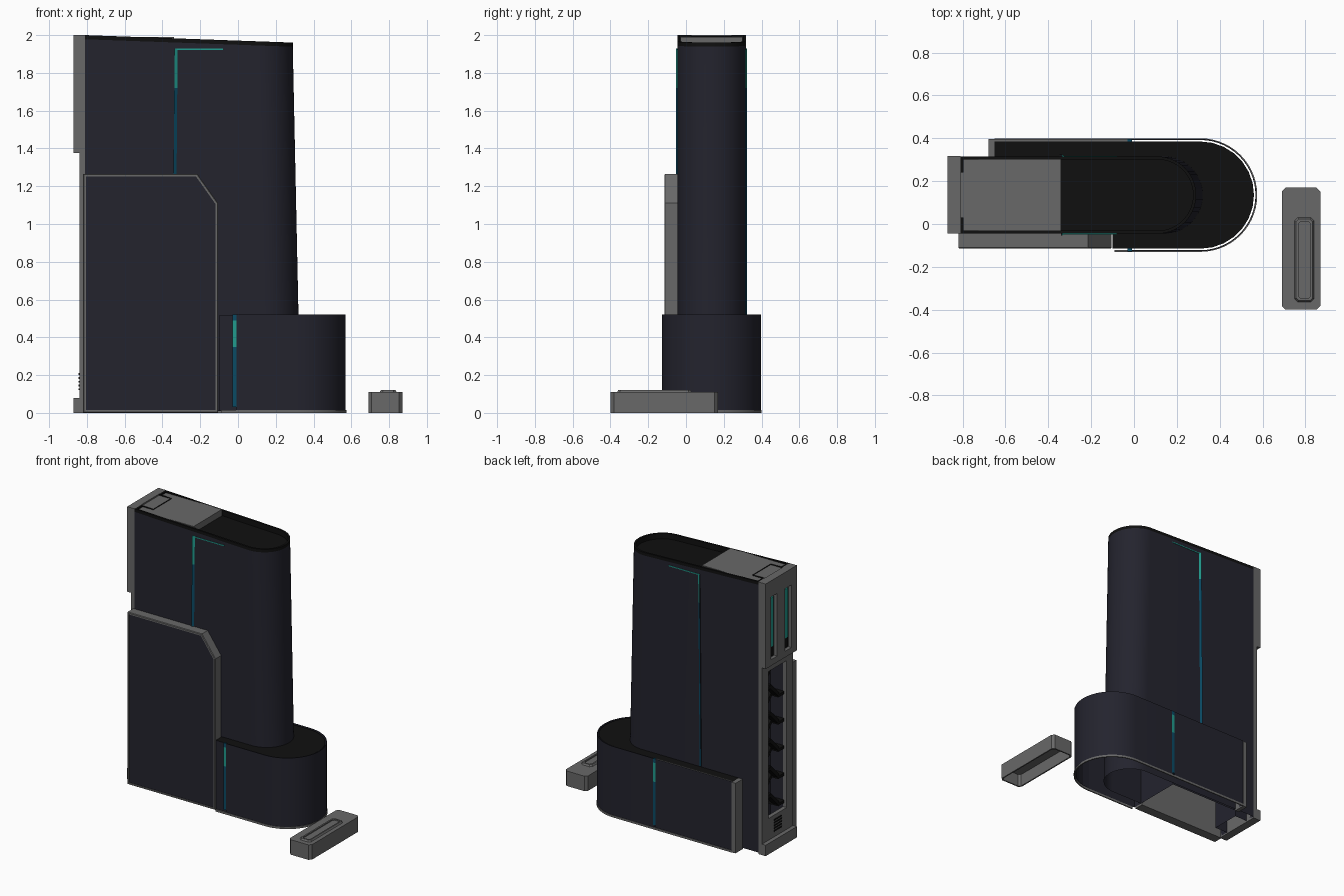
import bpy, bmesh
from math import sin, cos, pi

if "Cube" in bpy.data.objects:
    bpy.data.objects.remove(bpy.data.objects["Cube"])


def material(name, rgb):
    m = bpy.data.materials.new(name)
    m.use_nodes = True
    m.diffuse_color = (*rgb, 1)
    m.node_tree.nodes["Principled BSDF"].inputs["Base Color"].default_value = (*rgb, 1)
    return m


NAVY = material("dark navy cladding", (0.017, 0.017, 0.027))
GREY = material("mid grey concrete", (0.14, 0.14, 0.14))
BLACK = material("black roofing", (0.005, 0.005, 0.005))
TEAL = material("teal light", (0.015, 0.33, 0.27))
BLUE = material("deep blue glass", (0.003, 0.07, 0.13))
CY = 0.135  # centre line of the building


def finish(name, bm, mats, smooth=False):
    bmesh.ops.recalc_face_normals(bm, faces=bm.faces)
    me = bpy.data.meshes.new(name)
    bm.to_mesh(me)
    bm.free()
    for m in mats:
        me.materials.append(m)
    ob = bpy.data.objects.new(name, me)
    bpy.context.collection.objects.link(ob)
    if smooth:
        bpy.ops.object.select_all(action='DESELECT')
        ob.select_set(True)
        bpy.context.view_layer.objects.active = ob
        bpy.ops.object.shade_smooth_by_angle(angle=pi / 6)
    return ob


def loft(name, rings, bands, start=None, end=None, smooth=False):
    """Skin closed rings; one material per band, optional end caps."""
    mats = list(dict.fromkeys(m for m in [*bands, start, end] if m))
    bm = bmesh.new()
    rows = [[bm.verts.new(p) for p in r] for r in rings]
    n = len(rows[0])
    for a, b, m in zip(rows, rows[1:], bands):
        for i in range(n):
            j = (i + 1) % n
            bm.faces.new((a[i], a[j], b[j], b[i])).material_index = mats.index(m)
    for row, m in ((rows[0], start), (rows[-1], end)):
        if m:
            bm.faces.new(row).material_index = mats.index(m)
    return finish(name, bm, mats, smooth)


def boxes(name, mat, *extents, top=None):
    """Boxes given as x0, x1, y0, y1, z0, z1 in one mesh."""
    bm = bmesh.new()
    for x0, x1, y0, y1, z0, z1 in extents:
        lo, hi = [[bm.verts.new((x, y, z)) for x, y in
                   ((x0, y0), (x1, y0), (x1, y1), (x0, y1))] for z in (z0, z1)]
        bm.faces.new(lo)
        bm.faces.new(hi).material_index = 1 if top else 0
        for i in range(4):
            j = (i + 1) % 4
            bm.faces.new((lo[i], lo[j], hi[j], hi[i]))
    return finish(name, bm, [mat] + ([top] if top else []))


def rounded_end(x_front, x_back, x_end, r, n=28):
    """Open path: front edge, half circle at +x, back edge."""
    c = x_end - r
    arc = [(c + r * cos(a), CY + r * sin(a))
           for a in (-pi / 2 + pi * i / n for i in range(n + 1))]
    return [(x_front, CY - r)] + arc + [(x_back, CY + r)]


def at(path, z):
    return [(x, y, z) for x, y in path]


# Tower: tapered round end, stair recess at the flat end, sloping parapet
def tower_ring(drop, inset=0, ground=False):
    x0, r = -0.81 + inset, 0.18 - inset
    path = rounded_end(x0, x0, (0.331 if ground else 0.29) - inset, r)
    path += [(x0, 0.24), (-0.71, 0.24), (-0.71, 0.03), (x0, 0.03)]
    return [(x, y, 0.01 if ground else 2 - 0.036 * (x + 0.81) - drop) for x, y in path]


loft("tower", [tower_ring(0, ground=True), tower_ring(0.022), tower_ring(0),
               tower_ring(0, 0.014), tower_ring(0.04, 0.014)],
     [NAVY, BLACK, BLACK, BLACK], end=BLACK, smooth=True)
boxes("roof_plant", GREY, (-0.815, -0.34, -0.03, 0.30, 1.92, 1.99))

# Curved podium: inner body, outer skin and ground trim
body = rounded_end(-0.10, -0.65, 0.56, 0.25, 14)
body += [(-0.65, 0.30), (-0.10, 0.30)]
loft("podium_body", [at(body, 0.01), at(body, 0.515)], [NAVY], end=BLACK)


def curved_band(name, x_front, x_back, x_end, r, thick, z0, z1, mat):
    path = rounded_end(x_front, x_back, x_end, r)
    path += rounded_end(x_front, x_back, x_end - thick, r - thick)[::-1]
    return loft(name, [at(path, z0), at(path, z1)], [mat], mat, mat, True)


curved_band("podium_skin", -0.01, -0.02, 0.57, 0.262, 0.003, 0.015, 0.52, NAVY)
curved_band("podium_trim", -0.09, -0.65, 0.575, 0.265, 0.008, 0, 0.015, GREY)
boxes("podium_back_wall", NAVY, (-0.65, -0.03, 0.384, 0.396, 0.015, 0.52), top=GREY)
boxes("podium_end_pier", GREY, (-0.68, -0.65, 0.31, 0.397, 0, 0.515))

# Lit strips on the podium and tower, front and back
for side, word in ((-1, "front"), (1, "back")):
    y0, y1 = sorted((CY + side * 0.25, CY + side * 0.2625))
    boxes(f"podium_strip_{word}", BLUE, (-0.03, -0.009, y0, y1, 0.03, 0.35),
          (-0.03, -0.009, y0, y1, 0.49, 0.52))
    boxes(f"podium_light_{word}", TEAL, (-0.03, -0.009, y0, y1, 0.35, 0.49))

    def wedge(z):
        x = -0.352 + 0.0085 * z
        y = CY + side * 0.1795
        return [(x, y, z), (x, y + side * 0.009, z), (x + 0.017, y, z)]

    for label, mat, z0, z1 in (("strip", BLUE, 0.52, 1.72), ("light", TEAL, 1.72, 1.93)):
        ob = loft(f"tower_{label}_{word}", [wedge(z0), wedge(z1)], [mat], mat, mat)
        ob.data.materials.append(NAVY)
        for f in ob.data.polygons:
            if f.normal.x < -0.9:
                f.material_index = 1
    y0, y1 = sorted((CY + side * 0.179, CY + side * 0.183))
    boxes(f"tower_top_light_{word}", TEAL, (-0.33, -0.08, y0, y1, 1.921, 1.928))


# Front slab with a cut corner and a recessed dark panel
def slab_ring(inset, y):
    left, right, top = -0.82 + inset, -0.105 - inset, 1.265 - inset
    pts = [(left, inset), (right, inset), (right, 1.11 - inset / 3),
           (-0.215 - inset / 2, top), (left, top)]
    return [(x, y, z) for x, z in pts]


loft("front_slab", [slab_ring(0, -0.04), slab_ring(0, -0.11), slab_ring(0.004, -0.115),
                    slab_ring(0.014, -0.115), slab_ring(0.014, -0.109)],
     [GREY] * 4, start=GREY, end=NAVY)

# Service core at the flat end
Y0, Y1 = -0.045, 0.317
boxes("core_upper_block", GREY,
      (-0.87, -0.81, Y0, Y1, 1.88, 2.0), (-0.87, -0.81, Y0, Y1, 1.375, 1.42),
      (-0.87, -0.81, Y0, 0.018, 1.42, 1.88), (-0.87, -0.81, 0.092, 0.183, 1.42, 1.88),
      (-0.87, -0.81, 0.257, Y1, 1.42, 1.88), (-0.845, -0.81, Y0, Y1, 1.42, 1.88))
boxes("core_lower_frame", GREY,
      (-0.84, -0.81, Y0, Y1, 0, 0.24), (-0.84, -0.81, Y0, Y1, 1.32, 1.375),
      (-0.84, -0.81, Y0, 0.03, 0.24, 1.32), (-0.84, -0.81, 0.24, Y1, 0.24, 1.32))
boxes("core_foot", GREY, (-0.87, -0.81, Y0, Y1, 0, 0.08))
for i, y in enumerate((0.055, 0.22)):
    boxes(f"core_window_{i + 1}", TEAL, (-0.853, -0.845, y - 0.02, y + 0.02, 1.5, 1.86))
    boxes(f"core_window_base_{i + 1}", BLACK, (-0.853, -0.845, y - 0.02, y + 0.02, 1.43, 1.5))
boxes("core_vent", BLACK, *[(-0.844, -0.84, 0.09, 0.18, z, z + 0.01)
                            for z in (0.12, 0.14, 0.16, 0.18, 0.20)])

# Open stair: landings joined by sloping flights
STEP = 0.2
for i in range(5):
    z = 0.27 + i * STEP
    boxes(f"stair_landing_{i + 1}", BLACK, (-0.82, -0.71, 0.03, 0.10, z, z + 0.02),
          (-0.82, -0.71, 0.18, 0.24, z + STEP / 2, z + STEP / 2 + 0.02))
    for x, za, zb, word in ((-0.82, z, z + STEP / 2, "outer"),
                            (-0.765, z + STEP, z + STEP / 2, "inner")):
        rings = [[(xx, 0.09, za), (xx, 0.19, zb), (xx, 0.19, zb + 0.035), (xx, 0.09, za + 0.035)]
                 for xx in (x, x + 0.05)]
        loft(f"stair_flight_{word}_{i + 1}", rings, [BLACK], BLACK, BLACK)


# Separate low kiosk, hollow underneath, with a raised frame on its roof
def cut_rect(x0, x1, y0, y1, c, z):
    return at([(x0 + c, y0), (x1 - c, y0), (x1, y0 + c), (x1, y1 - c),
               (x1 - c, y1), (x0 + c, y1), (x0, y1 - c), (x0, y0 + c)], z)


loft("kiosk", [cut_rect(0.70, 0.86, -0.39, 0.16, 0.015, 0.09),
               cut_rect(0.70, 0.86, -0.39, 0.16, 0.015, 0),
               cut_rect(0.69, 0.87, -0.40, 0.17, 0.018, 0),
               cut_rect(0.69, 0.87, -0.40, 0.17, 0.018, 0.11),
               cut_rect(0.75, 0.84, -0.365, 0.03, 0.015, 0.11),
               cut_rect(0.757, 0.833, -0.358, 0.023, 0.012, 0.122),
               cut_rect(0.768, 0.824, -0.348, 0.012, 0.01, 0.122),
               cut_rect(0.768, 0.824, -0.348, 0.012, 0.01, 0.114)],
     [GREY] * 7, start=GREY, end=GREY)
